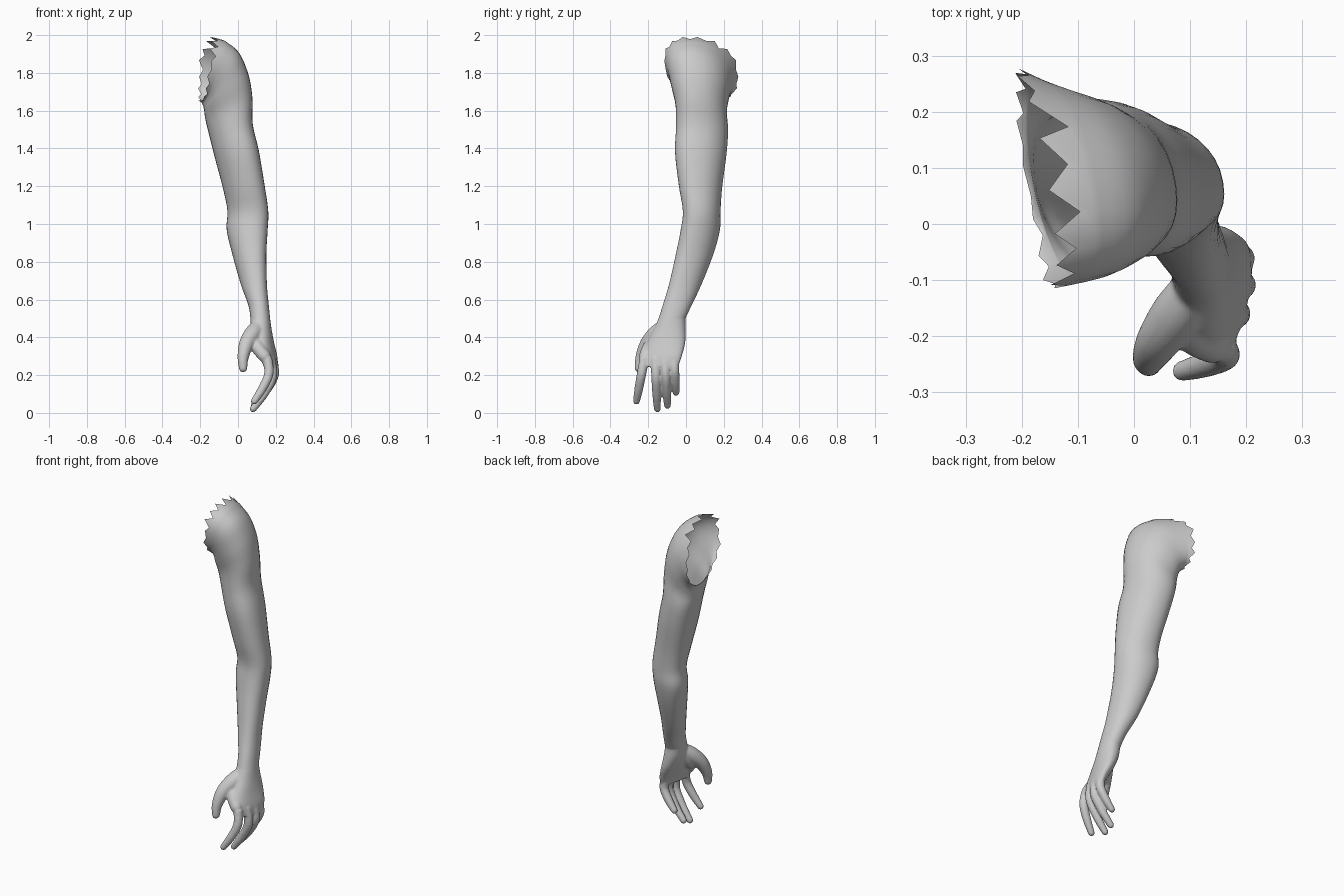
import bpy, bmesh, math, random
from mathutils import Vector

if "Cube" in bpy.data.objects:
    bpy.data.objects.remove(bpy.data.objects["Cube"])

random.seed(4)
SEG = 32


def spline(rows, steps):
    """Catmull-Rom interpolation through rows of numbers."""
    out = []
    for i in range(len(rows) - 1):
        a, b, c, d = (rows[max(0, min(len(rows) - 1, i + k))] for k in (-1, 0, 1, 2))
        for s in range(steps):
            t = s / steps
            out.append([q + .5 * t * (r - p + t * (2 * p - 5 * q + 4 * r - w + t * (3 * (q - r) + w - p)))
                        for p, q, r, w in zip(a, b, c, d)])
    return out + [list(rows[-1])]


def clamp(v):
    return max(0, min(1, v))


def section(row, squareness=.93):
    """Ring from inner x,z / outer x,z / front y, back y."""
    xi, zi, xo, zo, y0, y1 = row
    zc = (zi + zo) / 2
    skew = .27 * clamp((zc - .5) / .2)       # arm is oval on the diagonal
    cup = .22 * clamp((.5 - zc) / .2)        # palm is cupped
    rim = -.14 * clamp((zc - 1.72) / .1)     # shoulder opening turns back
    pts = []
    for k in range(SEG):
        a = 2 * math.pi * k / SEG
        c, s = (math.copysign(abs(f) ** squareness, f) for f in (math.cos(a), math.sin(a - skew)))
        dy = s * (y1 - y0) / 2
        pts.append(Vector(((xi + xo) / 2 + c * (xo - xi) / 2 + (cup + rim) * dy,
                           (y0 + y1) / 2 + dy, zc + c * (zo - zi) / 2)))
    return pts


def loft(bm, rings, caps=True):
    vs = [[bm.verts.new(p) for p in r] for r in rings]
    n = len(vs[0])
    for a, b in zip(vs, vs[1:]):
        for k in range(n):
            bm.faces.new((a[k], a[(k + 1) % n], b[(k + 1) % n], b[k]))
    if caps:
        bm.faces.new(vs[0][::-1])
        bm.faces.new(vs[-1])


def digit(bm, rows):
    """Tapered tube through x,y,z,r rows with a rounded tip."""
    rows = spline(rows, 5)
    rings = []
    for i, (x, y, z, r) in enumerate(rows):
        t = Vector(rows[min(i + 1, len(rows) - 1)][:3]) - Vector(rows[max(i - 1, 0)][:3])
        t.normalize()
        u = t.cross(Vector((0, 1, 0))).normalized()
        v = t.cross(u)
        rings.append([Vector((x, y, z)) + r * (math.cos(a) * u + math.sin(a) * v)
                      for a in (2 * math.pi * k / 16 for k in range(16))])
    # rounded fingertip rings
    end, c = rings[-1], Vector(rows[-1][:3])
    for a in (.5, 1.0, 1.4):
        rings.append([c + (p - c) * math.cos(a) + t * rows[-1][3] * math.sin(a) for p in end])
    loft(bm, rings)


def finish(name, bm):
    bmesh.ops.recalc_face_normals(bm, faces=bm.faces[:])
    me = bpy.data.meshes.new(name)
    bm.to_mesh(me)
    bm.free()
    me.polygons.foreach_set("use_smooth", [True] * len(me.polygons))
    ob = bpy.data.objects.new(name, me)
    bpy.context.collection.objects.link(ob)
    return ob


# Arm: wrist up to the open shoulder
wrist = (.066, .50, .170, .50, -.145, -.003)
arm_rows = [
    wrist,
    (.055, .57, .163, .57, -.123, .03),
    (.015, .68, .153, .68, -.09, .082),
    (-.03, .84, .150, .84, -.054, .145),
    (-.06, .97, .157, .97, -.028, .18),
    (-.056, 1.07, .160, 1.07, -.017, .183),
    (-.08, 1.19, .140, 1.21, -.038, .192),
    (-.125, 1.36, .110, 1.39, -.058, .215),
    (-.155, 1.48, .078, 1.53, -.053, .223),
    (-.172, 1.55, .076, 1.67, -.055, .216),
    (-.178, 1.59, .053, 1.80, -.075, .226),
    (-.180, 1.62, .00, 1.91, -.092, .240),
    (-.182, 1.64, -.08, 1.972, -.105, .258),
]
rings = [section(r) for r in spline(arm_rows, 4)]
# Torn shoulder edge: alternate points reach out as teeth
rim = section((-.195, 1.65, -.175, 1.999, -.118, .282), .85)
rings.append([a.lerp(b, random.uniform(.75, 1.05) if k % 2 else random.uniform(.1, .7))
              for k, (a, b) in enumerate(zip(rings[-1], rim))])
bm = bmesh.new()
loft(bm, rings, caps=False)
finish("arm", bm)

# Hand: palm, four fingers and thumb fused into one skin
bm = bmesh.new()
palm_rows = [
    (.066, .52, .168, .52, -.138, .006),
    wrist,
    (.070, .44, .178, .44, -.172, -.002),
    (.090, .37, .189, .37, -.208, -.004),
    (.120, .30, .201, .30, -.236, -.022),
    (.145, .245, .202, .245, -.246, -.040),
]
loft(bm, [section(r) for r in spline(palm_rows, 4)])

# knuckle x, knuckle y, tip x, tip y, tip z
for kx, ky, tx, ty, tz in ((.155, -.220, .086, -.262, .062),
                           (.171, -.163, .080, -.152, .021),
                           (.180, -.113, .085, -.098, .039),
                           (.182, -.065, .115, -.053, .108)):
    path = []
    for f, g, r in ((0, 0, .026), (.36, -.12, .025), (.7, .36, .0235), (1, 1, .0185)):
        path.append((kx + (tx - kx) * g, ky + (ty - ky) * f, .29 + (tz - .29) * f, r))
    digit(bm, path)

# Thumb, and the web joining it to the palm
digit(bm, [(.115, -.10, .47, .036), (.080, -.155, .42, .046), (.045, -.205, .365, .040),
           (.027, -.238, .295, .030), (.027, -.25, .236, .022)])
digit(bm, [(.11, -.10, .45, .035), (.09, -.155, .385, .042), (.105, -.195, .345, .036),
           (.14, -.215, .30, .034)])

hand = finish("hand", bm)
m = hand.modifiers.new("fuse", 'REMESH')
m.mode = 'VOXEL'
m.voxel_size = .006
m.use_smooth_shade = True
m = hand.modifiers.new("soften", 'SMOOTH')
m.factor = .5
m.iterations = 5
